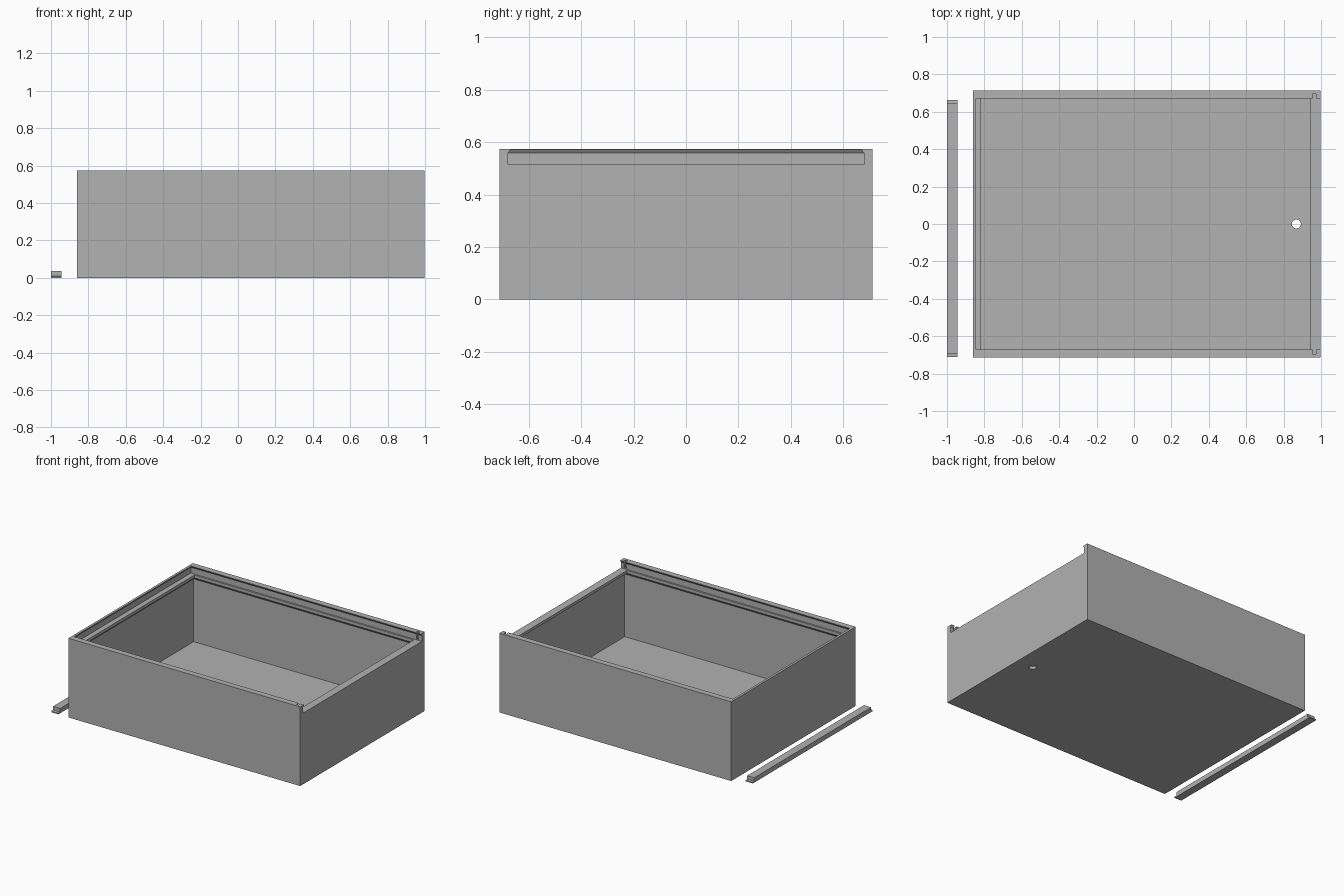
import bpy, bmesh, math

if "Cube" in bpy.data.objects:
    bpy.data.objects.remove(bpy.data.objects["Cube"])

grey = bpy.data.materials.new("plain_grey")
grey.diffuse_color = (0.445, 0.445, 0.445, 1)
grey.use_nodes = True
grey.node_tree.nodes["Principled BSDF"].inputs["Base Color"].default_value = grey.diffuse_color


def loft(name, levels):
    """Solid through stacked rectangles: (z, x0, x1, y0, y1)."""
    bm = bmesh.new()
    rings = []
    for z, x0, x1, y0, y1 in levels:
        rings.append([bm.verts.new((x, y, z)) for x, y in
                      ((x0, y0), (x1, y0), (x1, y1), (x0, y1))])
    bm.faces.new(rings[0][::-1])
    bm.faces.new(rings[-1])
    for a, b in zip(rings, rings[1:]):
        for i in range(4):
            j = (i + 1) % 4
            bm.faces.new((a[i], a[j], b[j], b[i]))
    bmesh.ops.recalc_face_normals(bm, faces=bm.faces)
    mesh = bpy.data.meshes.new(name)
    bm.to_mesh(mesh)
    bm.free()
    mesh.materials.append(grey)
    ob = bpy.data.objects.new(name, mesh)
    bpy.context.collection.objects.link(ob)
    return ob


def cut(target, cutter):
    mod = target.modifiers.new("cut", 'BOOLEAN')
    mod.operation = 'DIFFERENCE'
    mod.solver = 'EXACT'
    mod.object = cutter
    bpy.context.view_layer.objects.active = target
    bpy.ops.object.modifier_apply(modifier=mod.name)
    bpy.data.objects.remove(cutter)


X0, X1, Y, TOP = -0.862, 0.998, 0.713, 0.574
WALL = 0.024

# Box body
box = loft("box_body", [(0, X0, X1, -Y, Y), (TOP, X0, X1, -Y, Y)])

# Storage cavity, narrowing to a lip below the lid slot
inner = (X0 + WALL, X1 - WALL, -Y + WALL, Y - WALL)
lip = (-0.818, 0.942, -0.67, 0.67)
cut(box, loft("cavity_cutter", [(0.02, *inner), (0.475, *inner),
                                (0.495, *lip), (0.54, *lip)]))

# Undercut lid slot, open on the right side
cut(box, loft("slot_cutter", [(0.516, -0.855, 1.05, -0.681, 0.681),
                              (0.558, -0.855, 1.05, -0.681, 0.681),
                              (0.572, -0.845, 1.05, -0.67, 0.67),
                              (0.62, -0.845, 1.05, -0.67, 0.67)]))

# Catch notches near the open end
for s in (-1, 1):
    ya, yb = sorted((s * 0.65, s * 0.695))
    cut(box, loft("notch_cutter", [(0.52, 0.955, 0.973, ya, yb),
                                   (0.62, 0.955, 0.973, ya, yb)]))

# Round hole through the floor
bpy.ops.mesh.primitive_cylinder_add(vertices=32, radius=0.024, depth=0.2,
                                    location=(0.868, 0, 0))
cut(box, bpy.context.object)

# Loose closing strip with thin end tabs
loft("closing_strip", [(0, -1.0, -0.943, -0.711, 0.663),
                       (0.008, -1.0, -0.943, -0.711, 0.663),
                       (0.010, -1.0, -0.943, -0.692, 0.647),
                       (0.035, -1.0, -0.943, -0.692, 0.647)])
